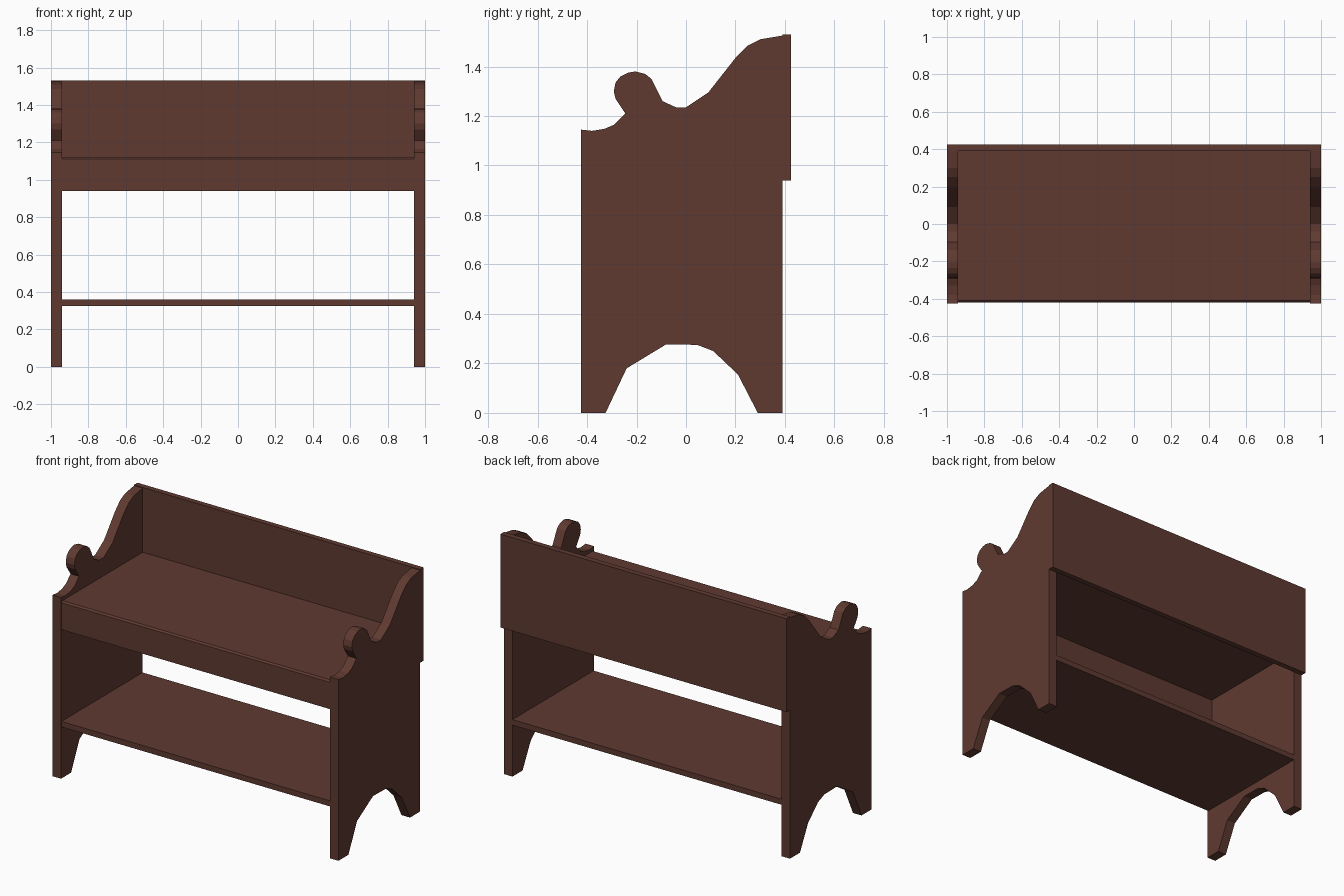
import bpy, bmesh

if "Cube" in bpy.data.objects:
    bpy.data.objects.remove(bpy.data.objects["Cube"])

wood = bpy.data.materials.new("dark reddish brown wood")
wood.diffuse_color = (0.115, 0.042, 0.030, 1)
wood.use_nodes = True
wood.node_tree.nodes["Principled BSDF"].inputs["Base Color"].default_value = wood.diffuse_color


def finish(name, bm):
    bmesh.ops.recalc_face_normals(bm, faces=bm.faces)
    mesh = bpy.data.meshes.new(name)
    bm.to_mesh(mesh)
    bm.free()
    mesh.materials.append(wood)
    ob = bpy.data.objects.new(name, mesh)
    bpy.context.collection.objects.link(ob)
    return ob


def extrude_profile(name, points, x0, x1):
    """Extrude a (y, z) outline along x."""
    bm = bmesh.new()
    face = bm.faces.new([bm.verts.new((x0, y, z)) for y, z in points])
    ext = bmesh.ops.extrude_face_region(bm, geom=[face])["geom"]
    verts = [v for v in ext if isinstance(v, bmesh.types.BMVert)]
    bmesh.ops.translate(bm, verts=verts, vec=(x1 - x0, 0, 0))
    return finish(name, bm)


def rect(y0, y1, z0, z1):
    return [(y0, z0), (y1, z0), (y1, z1), (y0, z1)]


# Side panel outline: feet and arch, straight back, scrolled arm and knob
side = [(-0.425, 0), (-0.325, 0), (-0.24, 0.18), (-0.08, 0.277), (0.045, 0.275),
        (0.11, 0.25), (0.21, 0.155), (0.29, 0), (0.39, 0), (0.39, 1.525),
        (0.30, 1.51), (0.25, 1.485), (0.20, 1.435), (0.09, 1.295),
        (0.0, 1.235), (-0.04, 1.235), (-0.095, 1.26), (-0.12, 1.31),
        (-0.14, 1.35), (-0.165, 1.37), (-0.205, 1.38), (-0.235, 1.375),
        (-0.265, 1.36), (-0.285, 1.335), (-0.292, 1.30), (-0.285, 1.27),
        (-0.245, 1.21), (-0.29, 1.165), (-0.33, 1.148), (-0.38, 1.14),
        (-0.425, 1.145)]
for label, s in (("left", -1), ("right", 1)):
    extrude_profile(label + "_side_panel", side, 0.94 * s, 1.0 * s)

# Backboard spans the full width behind the sides
extrude_profile("backboard", rect(0.39, 0.425, 0.94, 1.53), -1, 1)

# Seat with front apron, one L-shaped section with an eased front edge
seat = [(-0.42, 0.94), (-0.385, 0.94), (-0.385, 1.085), (0.39, 1.085),
        (0.39, 1.12), (-0.41, 1.12), (-0.42, 1.11)]
extrude_profile("seat_and_apron", seat, -0.94, 0.94)

# Lower shelf
extrude_profile("lower_shelf", rect(-0.42, 0.39, 0.325, 0.36), -0.94, 0.94)
